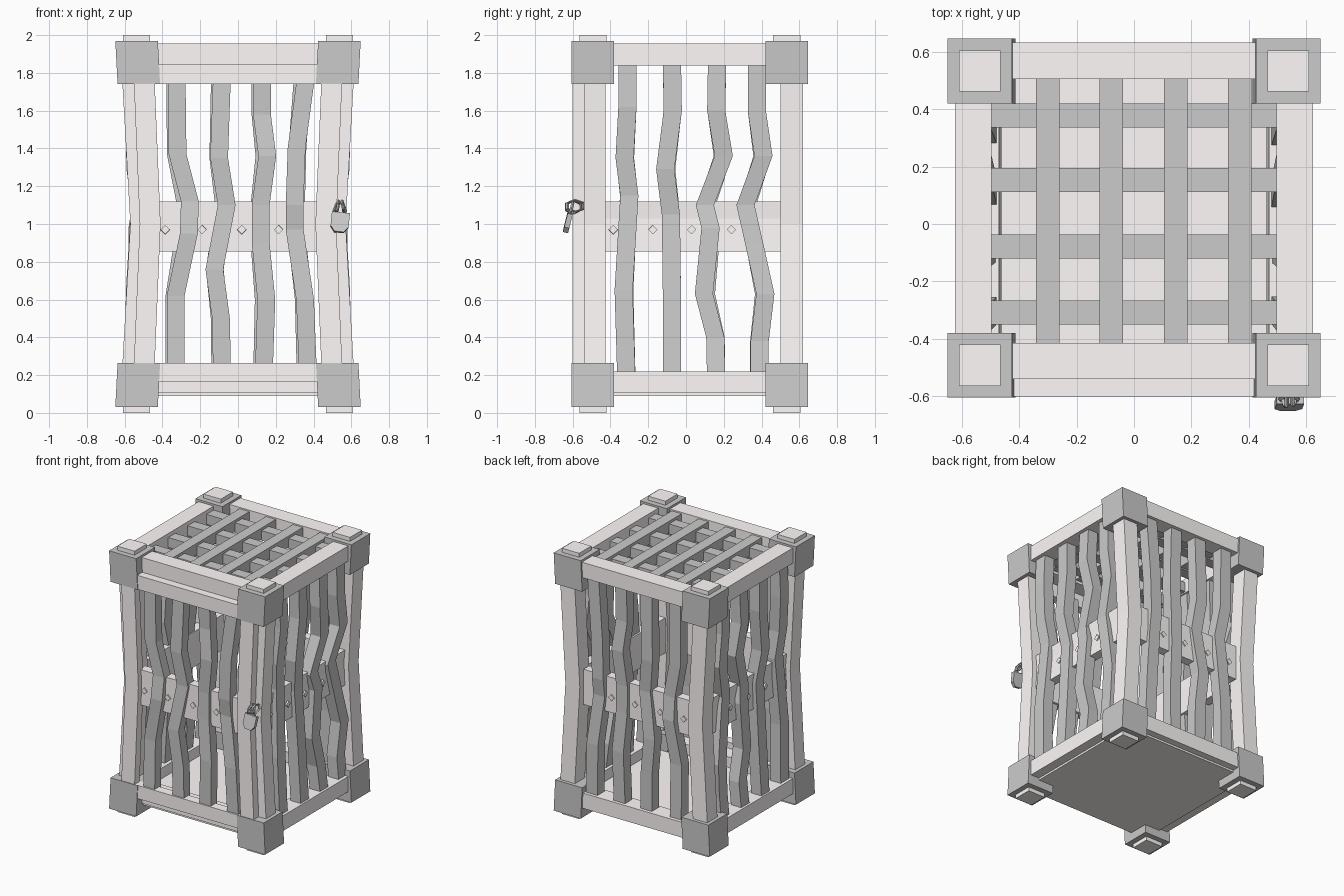
import bpy, bmesh, math
from mathutils import Vector, Matrix

if "Cube" in bpy.data.objects:
    bpy.data.objects.remove(bpy.data.objects["Cube"])


def material(name, color):
    mat = bpy.data.materials.new(name)
    mat.diffuse_color = (*color, 1)
    mat.use_nodes = True
    mat.node_tree.nodes["Principled BSDF"].inputs["Base Color"].default_value = mat.diffuse_color
    return mat


WARM = material("warm_wood", (1.0, 0.965, 0.955))
PALE = material("pale_metal", (0.965, 0.99, 0.965))


def add_object(name, bm, mat):
    bmesh.ops.recalc_face_normals(bm, faces=bm.faces)
    mesh = bpy.data.meshes.new(name)
    bm.to_mesh(mesh)
    bm.free()
    mesh.materials.append(mat)
    ob = bpy.data.objects.new(name, mesh)
    bpy.context.collection.objects.link(ob)
    return ob


def sweep(name, points, wx, wy, mat=WARM):
    """Rectangular bar through (x, y, z) points with level cross-sections."""
    bm = bmesh.new()
    rings = [[bm.verts.new((x + sx * wx / 2, y + sy * wy / 2, z))
              for sx, sy in ((-1, -1), (1, -1), (1, 1), (-1, 1))] for x, y, z in points]
    for a, b in zip(rings, rings[1:]):
        for i in range(4):
            bm.faces.new((a[i], a[(i + 1) % 4], b[(i + 1) % 4], b[i]))
    bm.faces.new(rings[0])
    bm.faces.new(rings[-1])
    return add_object(name, bm, mat)


def box(name, x0, x1, y0, y1, z0, z1, mat=WARM):
    cx, cy = (x0 + x1) / 2, (y0 + y1) / 2
    return sweep(name, [(cx, cy, z0), (cx, cy, z1)], x1 - x0, y1 - y0, mat)


def nail(name, loc, axis):
    """Flat four-sided nail head pointing along axis."""
    bm = bmesh.new()
    rot = Vector((0, 0, 1)).rotation_difference(Vector(axis)).to_matrix().to_4x4()
    bmesh.ops.create_cone(bm, cap_ends=True, segments=4, radius1=0.025, radius2=0.024,
                          depth=0.016, matrix=Matrix.Translation(loc) @ rot)
    return add_object(name, bm, WARM)


# Corner posts pinched at mid height, with metal corner blocks and end caps
for s in (-1, 1):
    for side, yb, yp, yw in (("front", -0.4925, -0.4825, 0.115), ("back", 0.533, 0.56, 0.12)):
        sweep(f"{side}_post", [(s * 0.555, yp, 0.2), (s * 0.51, yp, 1.0), (s * 0.555, yp, 1.8)], 0.12, yw)
        sweep(f"{side}_top_block", [(s * 0.525, yb, 1.74), (s * 0.537, yb, 1.97)], 0.225, 0.225, PALE)
        sweep(f"{side}_bottom_block", [(s * 0.537, yb, 0.03), (s * 0.525, yb, 0.265)], 0.225, 0.225, PALE)
        for z0, z1 in ((0, 0.04), (1.96, 2.0)):
            box(f"{side}_cap", s * 0.5375 - 0.072, s * 0.5375 + 0.072, yb - 0.072, yb + 0.072, z0, z1)

# Top and bottom frame beams, floor
for level, z0, z1 in (("bottom", 0.105, 0.22), ("top", 1.84, 1.955)):
    box(f"{level}_front_beam", -0.45, 0.45, -0.54, -0.415, z0, z1)
    box(f"{level}_back_beam", -0.45, 0.45, 0.505, 0.633, z0, z1)
    for s in (-1, 1):
        box(f"{level}_side_beam", s * 0.56 - 0.063, s * 0.56 + 0.063, -0.45, 0.5, z0, z1)
box("floor", -0.55, 0.55, -0.53, 0.58, 0.09, 0.14)

# Roof lattice
for x in (-0.30, -0.08, 0.145, 0.368):
    box("roof_long_slat", x - 0.041, x + 0.041, -0.43, 0.52, 1.86, 1.945, PALE)
for y in (0.378, 0.153, -0.078, -0.308):
    box("roof_cross_slat", -0.51, 0.51, y - 0.042, y + 0.042, 1.85, 1.925, PALE)

# Door frame in front of the posts
for s in (-1, 1):
    sweep("door_stile", [(s * 0.5, -0.57, 0.165), (s * 0.465, -0.57, 1.0), (s * 0.5, -0.57, 1.845)], 0.11, 0.06)
box("door_top_rail", -0.46, 0.46, -0.6, -0.53, 1.74, 1.845)
box("door_bottom_rail", -0.46, 0.46, -0.6, -0.53, 0.165, 0.265)

# Crooked bars: (offset along wall, height)
front_bars = [
    [(-.33, .22), (-.33, .62), (-.26, .95), (-.255, 1.12), (-.32, 1.37), (-.325, 1.78)],
    [(-.085, .22), (-.09, .5), (-.125, .76), (-.06, 1.1), (-.1, 1.35), (-.085, 1.78)],
    [(.137, .22), (.15, .6), (.12, .9), (.12, 1.1), (.155, 1.36), (.127, 1.58), (.127, 1.78)],
    [(.37, .22), (.355, .6), (.3, .97), (.3, 1.1), (.31, 1.4), (.36, 1.78)],
]
side_bars = [
    [(-.315, .15), (-.33, .65), (-.3, 1.15), (-.325, 1.35), (-.31, 1.62), (-.31, 1.9)],
    [(-.075, .15), (-.075, .65), (-.08, 1.05), (-.11, 1.29), (-.07, 1.6), (-.075, 1.9)],
    [(.16, .15), (.155, .4), (.095, .63), (.13, .98), (.1, 1.1), (.2, 1.36), (.16, 1.6), (.165, 1.9)],
    [(.39, .15), (.39, .38), (.42, .63), (.36, .9), (.315, 1.1), (.41, 1.36), (.375, 1.6), (.375, 1.9)],
]
for i, bar in enumerate(front_bars):
    x0 = bar[-1][0]
    n = len(bar) - 1
    wob = [0.012 * math.sin(2.3 * k + i) * (0 < k < n) for k in range(n + 1)]
    sweep("door_bar", [(x, -0.55 + w, z) for (x, z), w in zip(bar, wob)], 0.094, 0.075, PALE)
    back = [(x0 + 0.75 * (x - x0) - 0.008, 0.565 - w, z) for (x, z), w in zip(bar, wob)]
    back = [(back[0][0], 0.565, 0.15)] + back[1:-1] + [(back[-1][0], 0.565, 1.9)]
    sweep("back_bar", back, 0.094, 0.085, PALE)
for i, bar in enumerate(side_bars):
    y0 = bar[-1][0]
    for s, f in ((1, 1.0), (-1, 0.85)):
        pts = []
        for k, (y, z) in enumerate(bar):
            pinch = 0.56 - 0.035 * max(0, 1 - abs(z - 1) / 0.8)
            pts.append((s * (pinch + 0.012 * math.sin(2.1 * k + i)), y0 + f * (y - y0), z))
        sweep("right_bar" if s > 0 else "left_bar", pts, 0.085, 0.096, PALE)

# Mid-height bands behind the bars, with nail heads
box("door_band", -0.43, 0.43, -0.56, -0.49, 0.855, 1.12)
box("back_band", -0.45, 0.45, 0.505, 0.575, 0.855, 1.12)
for s in (-1, 1):
    sweep("side_band", [(s * 0.505, 0.04, 0.855), (s * 0.497, 0.04, 1.03), (s * 0.505, 0.04, 1.12)], 0.07, 0.94)
    for y in (-0.385, -0.175, 0.03, 0.24):
        nail("side_nail", (s * 0.536, y, 0.97), (s, 0, 0))
for x in (-0.385, -0.19, 0.02, 0.215):
    nail("door_nail", (x, -0.56, 0.97), (0, -1, 0))
    nail("back_nail", (x, 0.575, 0.97), (0, 1, 0))


# Padlock: hanging body, shackle and two chain links
def link(name, loc, rot, rx, ry):
    bpy.ops.mesh.primitive_torus_add(major_segments=6, minor_segments=4, major_radius=1,
                                     minor_radius=0.2, location=loc, rotation=rot)
    ob = bpy.context.object
    ob.name = name
    ob.scale = (rx, ry, 0.04)
    ob.data.materials.append(PALE)


link("chain_link", (0.555, -0.585, 1.095), (0, math.radians(80), 0), 0.03, 0.05)
link("chain_link", (0.525, -0.595, 1.09), (0, math.radians(100), 0.1), 0.035, 0.045)
link("shackle", (0.54, -0.61, 1.07), (math.radians(75), 0, 0), 0.032, 0.05)
bm = bmesh.new()
outline = [(-.048, .05), (.048, .05), (.048, -.025), (.025, -.055), (-.025, -.055), (-.048, -.025)]
face = bm.faces.new([bm.verts.new((x, -0.014, z)) for x, z in outline])
ext = bmesh.ops.extrude_face_region(bm, geom=[face])
bmesh.ops.translate(bm, vec=(0, 0.028, 0), verts=[v for v in ext["geom"] if isinstance(v, bmesh.types.BMVert)])
lock = add_object("padlock_body", bm, PALE)
lock.location = (0.54, -0.625, 1.01)
lock.rotation_euler = (math.radians(-14), 0.1, 0)
